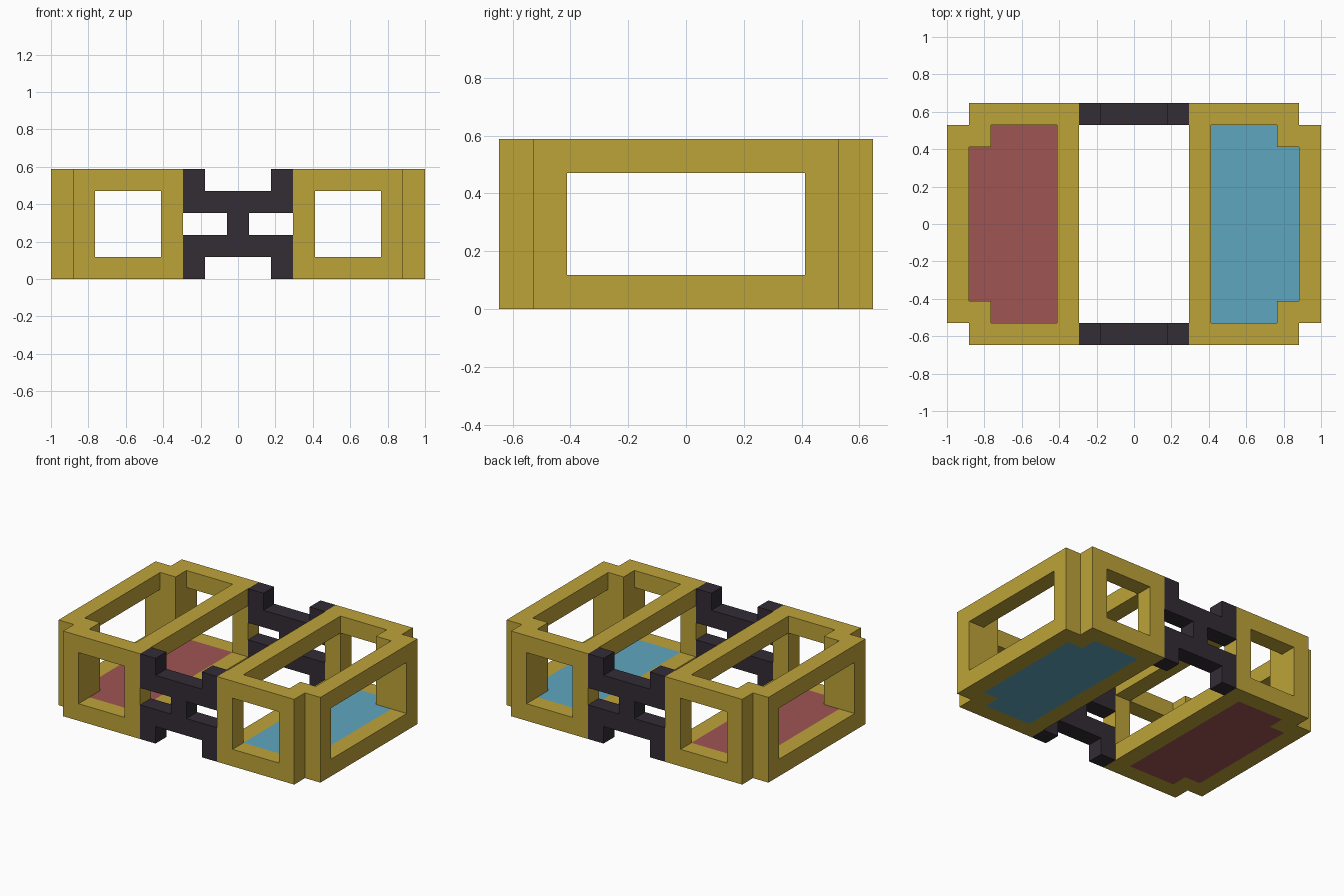
import bpy, bmesh, math
from mathutils import Vector

cube = bpy.data.objects.get("Cube")
if cube:
    bpy.data.objects.remove(cube, do_unlink=True)

UNIT = 2 / 17      # edge of one block
HEIGHT = 5         # blocks tall


def material(name, rgb):
    mat = bpy.data.materials.new(name)
    mat.use_nodes = True
    colour = (*rgb, 1)
    mat.diffuse_color = colour
    mat.node_tree.nodes["Principled BSDF"].inputs["Base Color"].default_value = colour
    return mat


gold = material("gold", (0.515, 0.371, 0.041))
charcoal = material("charcoal", (0.033, 0.025, 0.036))
red = material("red_lens", (0.342, 0.089, 0.087))
blue = material("blue_lens", (0.114, 0.381, 0.521))


def outline(x, y):
    """Footprint of one rim, with a notched outer corner."""
    return not (x == 8 and abs(y) == 5)


def opening(x, y):
    """Hole inside the rim, stepped in the same way."""
    return 4 <= x <= 7 and abs(y) <= 4 and not (x == 7 and abs(y) == 4)


POSTS = {(3, 5), (7, 5), (7, 4), (8, 4)}

# Rim blocks: bottom ring, corner posts, top ring; lens blocks fill the bottom ring
rim, lens = set(), set()
for x in range(3, 9):
    for y in range(-5, 6):
        if opening(x, y):
            lens.add((x, y, 0))
        elif outline(x, y):
            for z in range(HEIGHT):
                if z in (0, HEIGHT - 1) or (x, abs(y)) in POSTS:
                    rim.add((x, y, z))

# Bridge blocks: two crossbars, a centre link and end lugs
bridge = {(x, z) for x in range(-2, 3) for z in (1, 3)}
bridge |= {(0, 2)} | {(x, z) for x in (-2, 2) for z in (0, 4)}


def mirrored(cells, side):
    return {(side * x, y, z) for x, y, z in cells}


parts = []
for side, label, tint in ((1, "left", blue), (-1, "right", red)):
    parts.append((label + "_rim", mirrored(rim, side), gold))
    parts.append((label + "_lens", mirrored(lens, side), tint))
for y, label in ((-5, "front"), (5, "back")):
    parts.append((label + "_bridge", {(x, y, z) for x, z in bridge}, charcoal))

solid = set().union(*(cells for _, cells, _ in parts))


def build(name, cells, mat):
    """Make the outer skin of a set of blocks, without faces between touching blocks."""
    bm = bmesh.new()
    for cell in sorted(cells):
        centre = Vector(cell) + Vector((0, 0, 0.5))
        for axis in range(3):
            for sign in (-1, 1):
                n = Vector((0, 0, 0))
                n[axis] = sign
                if tuple(int(c) for c in Vector(cell) + n) in solid:
                    continue
                u = Vector((0, 0, 0))
                u[(axis + 1) % 3] = 1
                v = n.cross(u)
                corners = [n - u - v, n + u - v, n + u + v, n - u + v]
                bm.faces.new([bm.verts.new((centre + c / 2) * UNIT) for c in corners])
    bmesh.ops.remove_doubles(bm, verts=bm.verts[:], dist=UNIT / 100)
    bmesh.ops.dissolve_limit(bm, angle_limit=math.radians(1),
                             verts=bm.verts[:], edges=bm.edges[:])
    mesh = bpy.data.meshes.new(name)
    bm.to_mesh(mesh)
    bm.free()
    mesh.materials.append(mat)
    bpy.context.collection.objects.link(bpy.data.objects.new(name, mesh))


for part in parts:
    build(*part)
